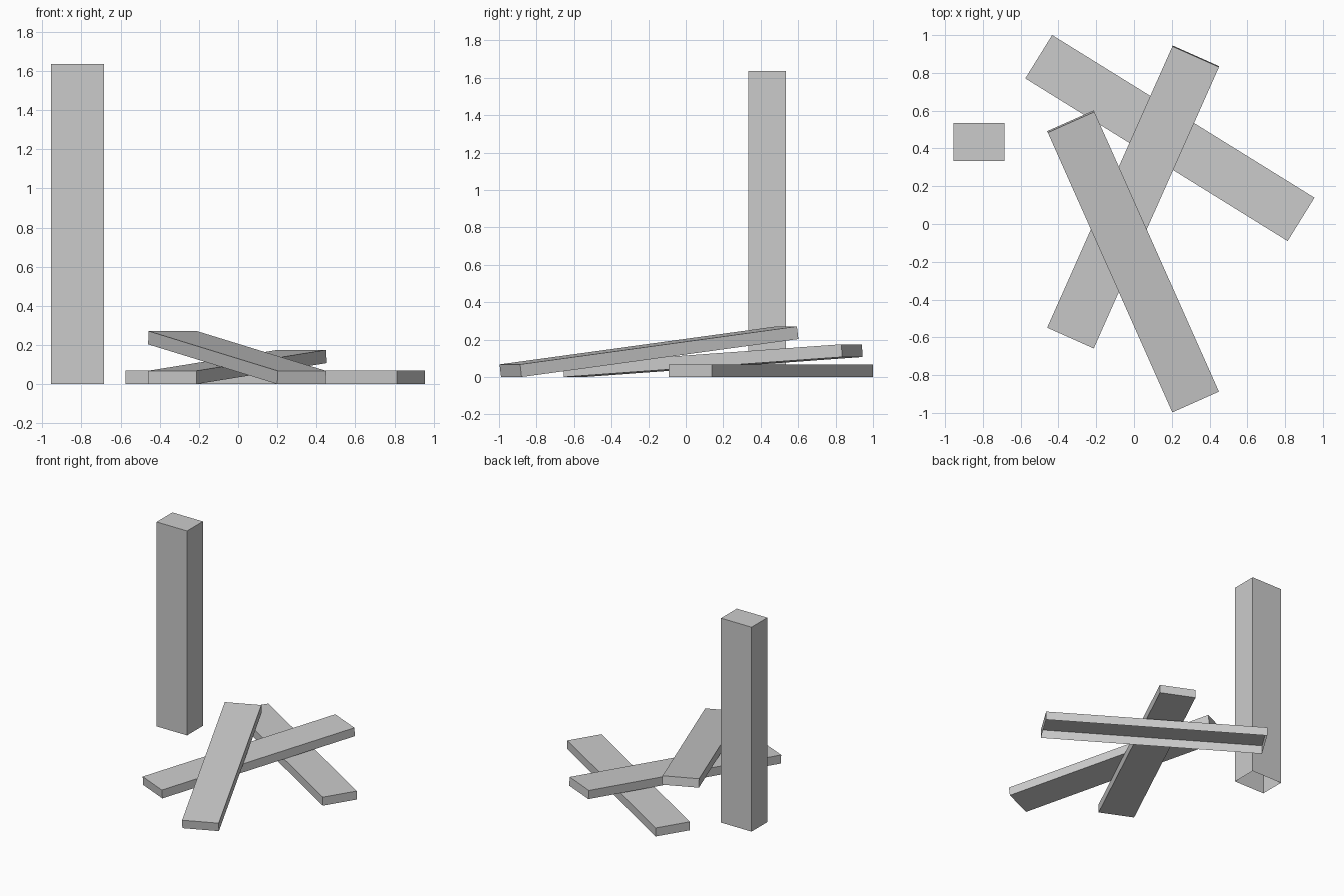
import bpy
import bmesh
from math import radians, asin, atan2, hypot, cos
from mathutils import Matrix, Vector

cube = bpy.data.objects.get("Cube")
if cube:
    bpy.data.objects.remove(cube, do_unlink=True)

LENGTH, WIDTH, THICK = 1.634, 0.27, 0.068

# Single plain grey
grey = bpy.data.materials.new("plain_grey")
grey.use_nodes = True
colour = (0.6, 0.6, 0.6, 1)
grey.diffuse_color = colour
grey.node_tree.nodes["Principled BSDF"].inputs["Base Color"].default_value = colour


def make_box(name, size, centre, heading=0, pitch=0, open_bottom=False):
    """Flat-shaded box; heading turns it about z, pitch lifts its +x end."""
    bm = bmesh.new()
    bmesh.ops.create_cube(bm, size=1)
    bmesh.ops.scale(bm, vec=size, verts=bm.verts)
    if open_bottom:
        bm.normal_update()
        bottom = [f for f in bm.faces if f.normal.z < -0.5]
        bmesh.ops.delete(bm, geom=bottom, context="FACES_ONLY")
    mesh = bpy.data.meshes.new(name)
    bm.to_mesh(mesh)
    bm.free()
    mesh.materials.append(grey)
    obj = bpy.data.objects.new(name, mesh)
    obj.matrix_world = (Matrix.Translation(Vector(centre))
                        @ Matrix.Rotation(heading, 4, "Z")
                        @ Matrix.Rotation(-pitch, 4, "Y"))
    bpy.context.collection.objects.link(obj)
    return obj


# Upright post, open underneath
post_height = 1.636
make_box("upright_post", (WIDTH, 0.2, post_height),
         (-0.82, 0.434, post_height / 2), open_bottom=True)

# Board lying flat on the ground, open underneath
board = (LENGTH, WIDTH, THICK)
make_box("flat_board", board, (0.19, 0.455, THICK / 2),
         heading=radians(-31.8), open_bottom=True)

# Two boards leaning on the pile: name, x, y, heading, rise of the high end
for name, x, y, heading, rise in (
        ("middle_board", -0.004, 0.143, 66, 0.107),
        ("top_board", -0.005, -0.198, 114, 0.203)):
    pitch = asin(rise / LENGTH)
    z = (rise + THICK * cos(pitch)) / 2
    make_box(name, board, (x, y, z), radians(heading), pitch)
